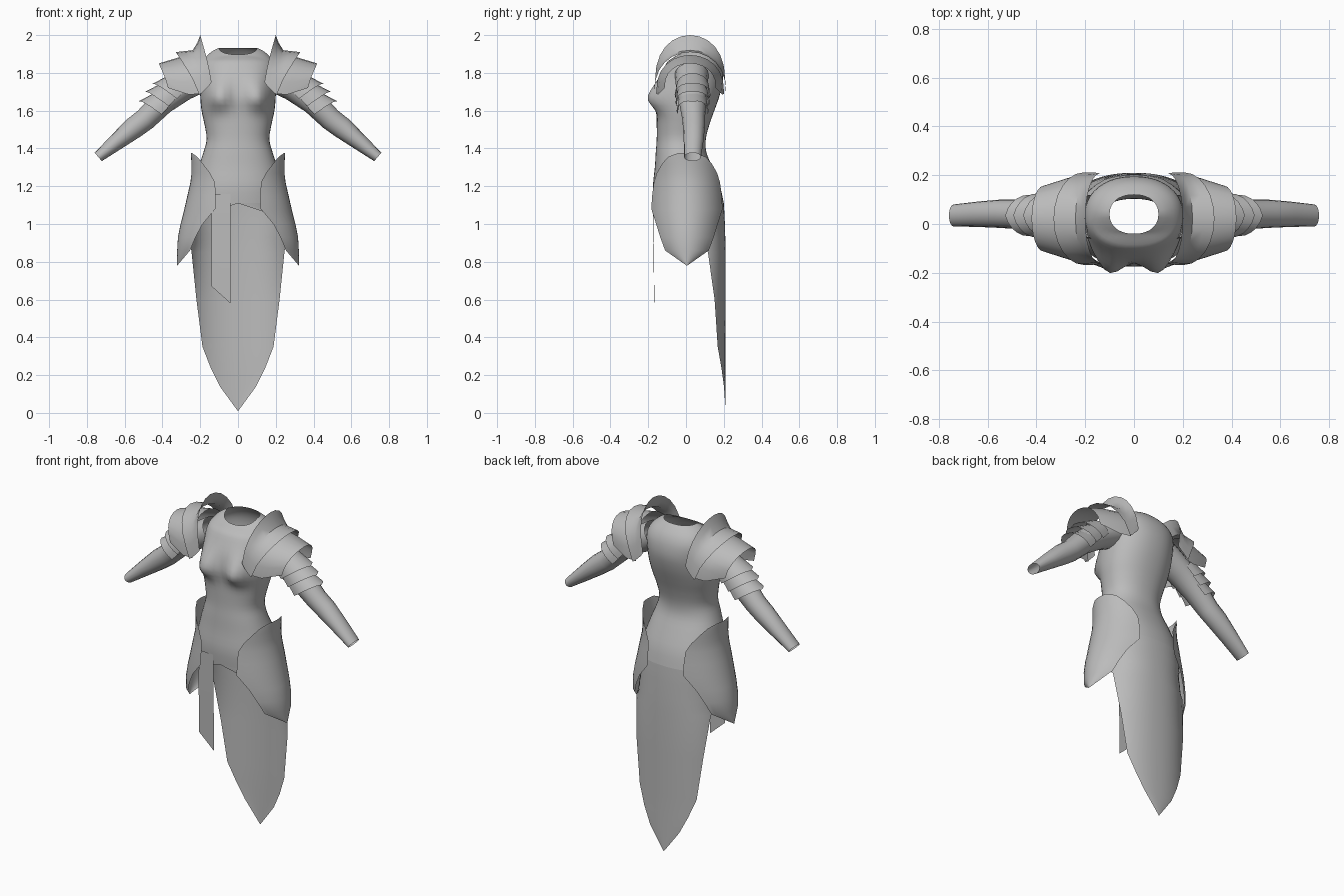
import bpy, math
from mathutils import Vector

if "Cube" in bpy.data.objects:
    bpy.data.objects.remove(bpy.data.objects["Cube"])

steel = bpy.data.materials.new("steel grey")
steel.diffuse_color = (0.5, 0.5, 0.5, 1)
steel.use_nodes = True
steel.node_tree.nodes["Principled BSDF"].inputs["Base Color"].default_value = steel.diffuse_color


def loft(name, rows, closed=False, mirror=False, angle=40):
    """Skin a list of equal-length point rows."""
    n = len(rows[0])
    verts = [p for r in rows for p in r]
    faces = []
    for i in range(len(rows) - 1):
        for j in range(n if closed else n - 1):
            k = (j + 1) % n
            faces.append((i * n + j, i * n + k, (i + 1) * n + k, (i + 1) * n + j))
    me = bpy.data.meshes.new(name)
    me.from_pydata(verts, [], faces)
    me.materials.append(steel)
    ob = bpy.data.objects.new(name, me)
    bpy.context.collection.objects.link(ob)
    if mirror:
        ob.modifiers.new("mirror", "MIRROR").use_mirror_merge = False
    bpy.ops.object.select_all(action="DESELECT")
    ob.select_set(True)
    bpy.context.view_layer.objects.active = ob
    bpy.ops.object.shade_smooth_by_angle(angle=math.radians(angle))
    return ob


def smooth_rows(table, steps):
    """Catmull-Rom interpolation of a table of numbers."""
    out = []
    for i in range(len(table) - 1):
        a, b = table[max(i - 1, 0)], table[i]
        c, d = table[i + 1], table[min(i + 2, len(table) - 1)]
        for s in range(steps):
            t = s / steps
            out.append([0.5 * (2 * q + (r - p) * t + (2 * p - 5 * q + 4 * r - w) * t * t
                               + (3 * q - p - 3 * r + w) * t ** 3)
                        for p, q, r, w in zip(a, b, c, d)])
    return out + [list(table[-1])]


def spow(v, e):
    return math.copysign(abs(v) ** e, v)


def body_point(a, z, rx, yf, yb):
    """Point on a body ring; a = 0 at the back, pi at the front."""
    yc, ry = (yf + yb) / 2, (yb - yf) / 2
    return [rx * spow(math.sin(a), 0.9), yc + ry * spow(math.cos(a), 0.9), z]


# Bodice: z, half width, front y, back y
body = [(1.11, .25, -.17, .20), (1.2, .238, -.175, .18), (1.3, .21, -.165, .14),
        (1.38, .183, -.16, .108), (1.45, .166, -.155, .105), (1.53, .178, -.155, .125),
        (1.6, .193, -.155, .15), (1.68, .2, -.155, .178), (1.76, .2, -.145, .195),
        (1.83, .2, -.115, .19), (1.88, .175, -.085, .17), (1.915, .135, -.055, .14),
        (1.932, .1, -.04, .12)]
N = 40
rings = []
for z, rx, yf, yb in smooth_rows(body, 3):
    ring = []
    for j in range(N):
        p = body_point(2 * math.pi * j / N, z, rx, yf, yb)
        if p[1] < 0:  # bust
            sz = 0.09 if z > 1.665 else 0.06
            g = math.exp(-((abs(p[0]) - .105) / .065) ** 2 - ((z - 1.665) / sz) ** 2)
            p[1] -= 0.065 * g
        if z > 1.86 and p[1] < 0.04:  # neckline dips at the front
            p[2] -= 0.035 * min(1, (0.04 - p[1]) / .08) * (z - 1.86) / .072
        ring.append(p)
    rings.append(ring)
loft("bodice", rings, closed=True)

# Skirt with long back tail: z, half angle from the back, half width, front y, back y
skirt = [(1.11, 180, .25, -.17, .20), (1.065, 150, .251, -.17, .203),
         (1.02, 125, .252, -.17, .205), (.93, 88, .256, -.17, .208), (.85, 62, .275, -.17, .21),
         (.6, 46, .296, -.21, .21), (.35, 35, .31, -.28, .208), (.24, 25, .315, -.28, .208),
         (.14, 15.5, .315, -.28, .209), (.01, 0.1, .3, -.28, .21)]
loft("skirt_tail", [[body_point(math.radians(t * (2 * j / N - 1)), z, rx, yf, yb)
                     for j in range(N + 1)] for z, t, rx, yf, yb in skirt])

# Narrow cloth strip hanging at the front
loft("front_strip", [[(-.14, -.167, 1.16), (-.04, -.177, 1.16)],
                     [(-.14, -.172, 1.0), (-.04, -.175, 1.0)],
                     [(-.14, -.168, .67), (-.04, -.168, .58)]])

# Hip plates: z, half angle, half width, half depth
hip = [(1.375, 14, .25, .2), (1.355, 30, .248, .2), (1.32, 41, .247, .2), (1.27, 53, .246, .2),
       (1.22, 61, .252, .2), (1.15, 64, .268, .205), (1.08, 65, .284, .208),
       (1.0, 52, .304, .207), (.93, 45, .318, .2), (.86, 38, .322, .188), (.78, 0.5, .322, .18)]
loft("hip_plate", [[(rx * math.cos(a), .005 + ry * math.sin(a), z)
                    for a in [math.radians(t * (j / 8 - 1)) for j in range(17)]]
                   for z, t, rx, ry in hip], mirror=True)

# Sleeves: x, y, z, in-plane radius, y radius
D = Vector((.76, 0, -.65)).normalized()
U = Vector((.65, 0, .76)).normalized()
Y = Vector((0, 1, 0))


def arm_ring(c, ru, ry, angles, push=0):
    """Ring around the arm; push slides its crest along the arm."""
    return [Vector(c) + U * ru * math.cos(a) + Y * ry * math.sin(a)
            + D * push * (1 - abs(a) / 1.9) for a in angles]


arm = [(.17, .03, 1.79, .085, .09), (.3, .03, 1.72, .075, .082), (.4, .035, 1.645, .066, .072),
       (.49, .04, 1.555, .06, .06), (.55, .042, 1.51, .058, .058), (.64, .04, 1.437, .045, .052),
       (.74, .035, 1.355, .029, .045)]
full = [2 * math.pi * j / 16 for j in range(16)]
loft("sleeve", [arm_ring(r[:3], r[3], r[4], full) for r in arm], closed=True, mirror=True)

# Overlapping pointed upper arm plates
half = [1.9 * (j / 6 - 1) for j in range(13)]
for i, (x, z, r) in enumerate([(.345, 1.69, .11), (.388, 1.65, .106), (.425, 1.605, .1)]):
    c = Vector((x, .035, z))
    loft(f"arm_plate_{i + 1}", [arm_ring(c - D * .07, r - .027, r - .025, half),
                                arm_ring(c, r, r - .015, half, .05)], mirror=True)


def shoulder_arc(xt, zt, xb, zb, hw, yc=.022, drop=.0):
    """Arch running front to back over the shoulder."""
    row = []
    for j in range(13):
        a = math.radians(90 * (j / 6 - 1))
        c = math.cos(a)
        back = max(0, math.sin(a))
        row.append((xb + (xt - xb) * c, yc + hw * math.sin(a),
                    zb + (zt - zb) * c ** .8 - drop * back))
    return row


# Upper pauldron with raised collar, lower pauldron beneath it
loft("upper_pauldron", [shoulder_arc(.2, 2.0, .14, 1.75, .185),
                        shoulder_arc(.215, 1.96, .155, 1.73, .188),
                        shoulder_arc(.24, 1.92, .175, 1.71, .19),
                        shoulder_arc(.285, 1.915, .19, 1.695, .19),
                        shoulder_arc(.33, 1.91, .205, 1.685, .19)], mirror=True)
loft("lower_pauldron", [shoulder_arc(.23, 1.895, .19, 1.69, .18),
                        shoulder_arc(.32, 1.88, .26, 1.685, .17),
                        shoulder_arc(.42, 1.85, .37, 1.72, .135)], mirror=True)
